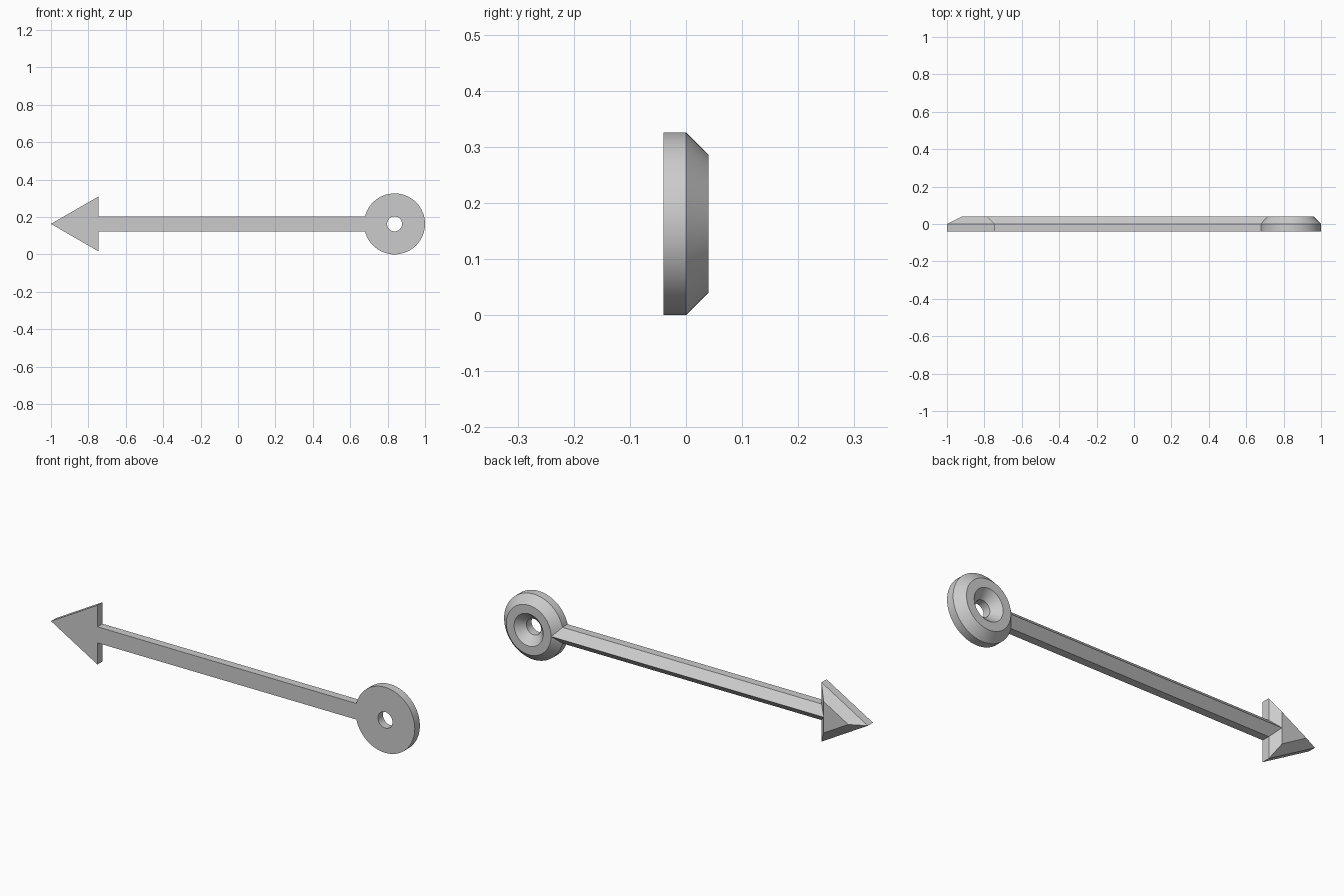
import bpy, bmesh, math

cube = bpy.data.objects.get("Cube")
if cube:
    bpy.data.objects.remove(cube, do_unlink=True)

MID_Z = 0.163           # height of the centre line
FRONT, WAIST, BACK = -0.04, 0.0, 0.04
BEVEL = BACK - WAIST    # 45 degree bevel on the back rim

grey = bpy.data.materials.new("plain grey")
grey.use_nodes = True
colour = (0.6, 0.6, 0.6, 1)
grey.diffuse_color = colour
grey.node_tree.nodes["Principled BSDF"].inputs["Base Color"].default_value = colour


def loft(name, loops, closed=False):
    """Skin a row of equal loops; cap both ends, or join them if closed."""
    bm = bmesh.new()
    rows = [[bm.verts.new(p) for p in loop] for loop in loops]
    n = len(rows[0])
    pairs = list(zip(rows, rows[1:]))
    if closed:
        pairs.append((rows[-1], rows[0]))
    else:
        bm.faces.new(rows[0])
        bm.faces.new(rows[-1])
    for a, b in pairs:
        for i in range(n):
            j = (i + 1) % n
            bm.faces.new((a[i], a[j], b[j], b[i]))
    bmesh.ops.recalc_face_normals(bm, faces=bm.faces)
    mesh = bpy.data.meshes.new(name)
    bm.to_mesh(mesh)
    bm.free()
    mesh.materials.append(grey)
    obj = bpy.data.objects.new(name, mesh)
    bpy.context.collection.objects.link(obj)
    return obj


def circle(x, radius, y, sides):
    """Regular polygon facing the front, first corner towards -x."""
    angles = [math.pi + math.tau * i / sides for i in range(sides)]
    return [(x + radius * math.cos(a), y, MID_Z + radius * math.sin(a)) for a in angles]


# Arrow head: equilateral triangle, bevelled on the back
HEAD_X, HEAD_R = -0.83, 0.17
loft("arrow_head", [circle(HEAD_X, r, y, 3) for r, y in (
    (HEAD_R, FRONT), (HEAD_R, WAIST), (HEAD_R - 2 * BEVEL, BACK))])

# Shaft: bevels meet in a ridge along the back
HALF = 0.04
section = [(FRONT, -HALF), (WAIST, -HALF), (BACK, 0), (WAIST, HALF), (FRONT, HALF)]
loft("shaft", [[(x, y, MID_Z + z) for y, z in section] for x in (-0.79, 0.735)])

# Ring: bevelled rim and a countersunk hole
RING_X, RING_R, HOLE_R = 0.837, 0.163, 0.04
ring = loft("ring", [circle(RING_X, r, y, 64) for r, y in (
    (HOLE_R, FRONT), (RING_R, FRONT), (RING_R, WAIST),
    (RING_R - BEVEL, BACK), (HOLE_R + BEVEL, BACK), (HOLE_R, WAIST))], closed=True)

bpy.ops.object.select_all(action='DESELECT')
ring.select_set(True)
bpy.context.view_layer.objects.active = ring
bpy.ops.object.shade_smooth_by_angle(angle=math.radians(30))
